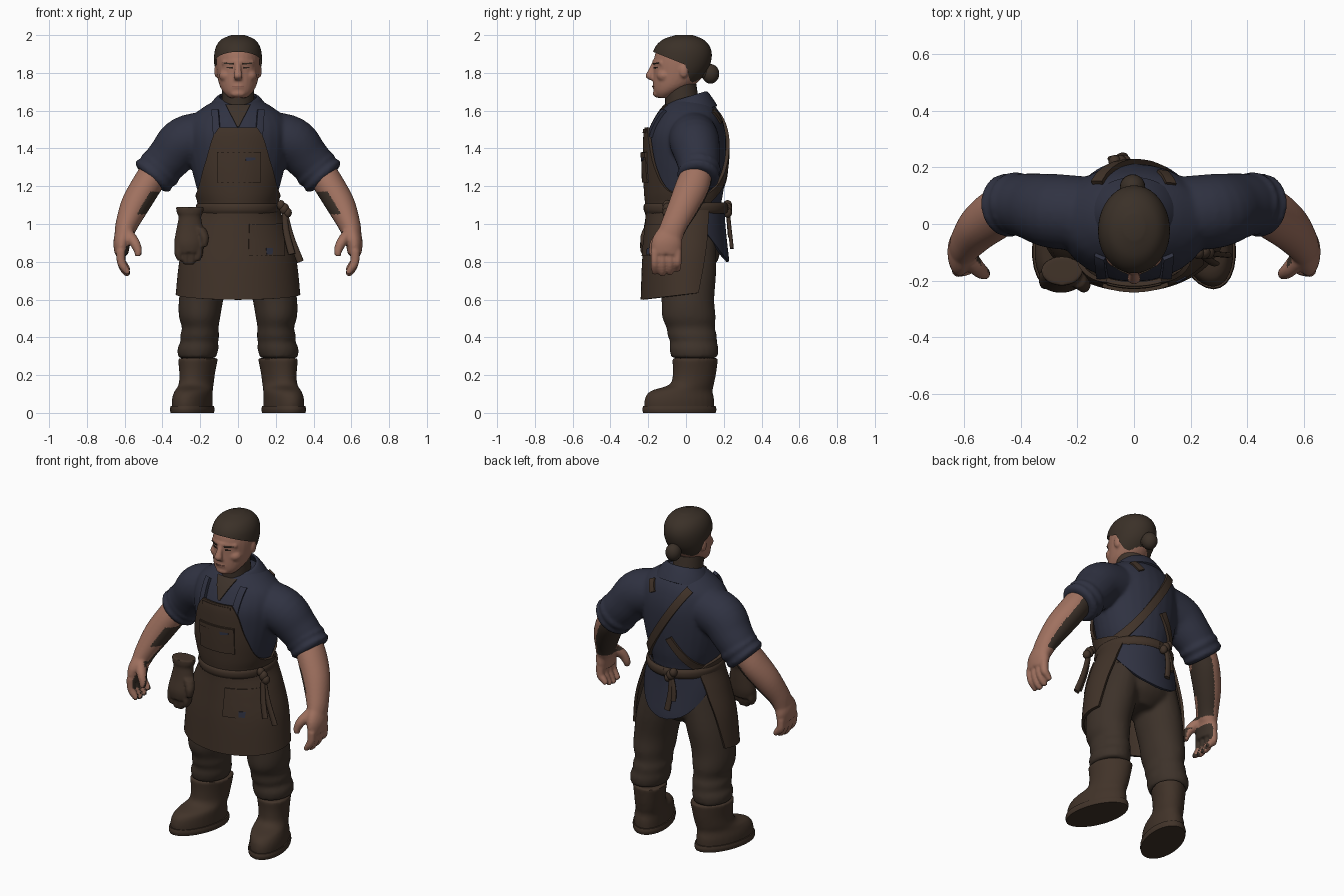
import bpy, bmesh, math
from mathutils import Vector, Matrix
from mathutils.bvhtree import BVHTree

cube = bpy.data.objects.get("Cube")
if cube:
    bpy.data.objects.remove(cube, do_unlink=True)


def paint(name, *rgb):
    mat = bpy.data.materials.new(name)
    mat.use_nodes = True
    mat.diffuse_color = (*rgb, 1)
    mat.node_tree.nodes["Principled BSDF"].inputs["Base Color"].default_value = (*rgb, 1)
    return mat


navy = paint("navy_cloth", .029, .032, .054)
leather = paint("brown_leather", .053, .033, .022)
trouser = paint("dark_brown_cloth", .047, .032, .023)
hair_brown = paint("hair_brown", .043, .03, .021)
skin = paint("skin", .35, .165, .115)
lip = paint("lip", .26, .11, .08)
ink = paint("eye_dark", .03, .018, .013)


def spline(rows, steps=5):
    """Smooth the key rows into a dense list."""
    pts = [Vector(r) for r in rows]
    ext = [pts[0]] + pts + [pts[-1]]
    out = []
    for a, b, c, d in zip(ext, ext[1:], ext[2:], ext[3:]):
        for k in range(steps):
            t = k / steps
            out.append(b + (c - a) * (t / 2) + (a * 2 - b * 5 + c * 4 - d) * (t * t / 2)
                       + (b * 3 - a - c * 3 + d) * (t ** 3 / 2))
    return out + [pts[-1]]


def loft(bm, rows, side=1, flat=True, shear=0, n=28):
    """Closed body through ellipses; each row is x, y, z, radius, depth radius."""
    pts = spline(rows)
    rings = []
    for i, p in enumerate(pts):
        u, v = Vector((1, 0, 0)), Vector((0, 1, 0))
        if not flat:
            ahead, behind = pts[min(i + 1, len(pts) - 1)], pts[max(i - 1, 0)]
            t = (Vector(ahead[:3]) - Vector(behind[:3])).normalized()
            u = v.cross(t).normalized()
            v = t.cross(u)
        ring = []
        for k in range(n):
            a = math.tau * k / n
            q = Vector(p[:3]) + u * (p[3] * math.cos(a)) + v * (p[4] * math.sin(a))
            ring.append(bm.verts.new((side * (q.x - shear * q.y), q.y, q.z)))
        rings.append(ring)
    for lo, hi in zip(rings, rings[1:]):
        for k in range(n):
            bm.faces.new((lo[k], lo[k - 1], hi[k - 1], hi[k]))
    bm.faces.new(rings[0])
    bm.faces.new(rings[-1])


def ball(bm, centre, size):
    shape = Matrix.Translation(centre) @ Matrix.Diagonal((*size, 1))
    bmesh.ops.create_uvsphere(bm, u_segments=20, v_segments=12, radius=1, matrix=shape)


def grid(bm, lines):
    lines = [[bm.verts.new(co) for co in line] for line in lines]
    for lo, hi in zip(lines, lines[1:]):
        for k in range(len(lo) - 1):
            bm.faces.new((lo[k], lo[k + 1], hi[k + 1], hi[k]))


def finish(name, bm, mat, voxel=0, thick=0, soften=4):
    """Make the object, fuse or thicken it, and colour it."""
    bmesh.ops.recalc_face_normals(bm, faces=bm.faces)
    mesh = bpy.data.meshes.new(name)
    bm.to_mesh(mesh)
    bm.free()
    obj = bpy.data.objects.new(name, mesh)
    bpy.context.collection.objects.link(obj)
    if voxel:
        fuse = obj.modifiers.new("fuse", 'REMESH')
        fuse.mode, fuse.voxel_size = 'VOXEL', voxel
        relax = obj.modifiers.new("relax", 'SMOOTH')
        relax.iterations = soften
    if thick:
        shell = obj.modifiers.new("shell", 'SOLIDIFY')
        shell.thickness, shell.offset = thick, 0
    bpy.context.view_layer.update()
    obj.data = bpy.data.meshes.new_from_object(obj.evaluated_get(bpy.context.evaluated_depsgraph_get()))
    obj.modifiers.clear()
    obj.data.materials.clear()
    obj.data.materials.append(mat)
    obj.data.shade_smooth()
    obj.data.set_sharp_from_angle(angle=math.radians(55))
    return obj


def sheet(name, rows, mat, facing=1, tilt=0, thick=.016, n=44):
    """Cloth wrapped round the body; rows are z, y centre, radii, half angle."""
    lines = []
    for z, yc, rx, ry, half in spline(rows):
        line = []
        for k in range(n + 1):
            a = math.radians(half) * (2 * k / n - 1)
            y = yc - facing * ry * math.cos(a)
            line.append((rx * math.sin(a), y, z + tilt * y))
        lines.append(line)
    bm = bmesh.new()
    grid(bm, lines)
    return finish(name, bm, mat, thick=thick)


def plate(name, target, start, end, w0, w1, mat, facing=1, thick=.009):
    """Strip from start to end (x, z) laid on the target's front or back."""
    mesh = target.data
    tree = BVHTree.FromPolygons([v.co for v in mesh.vertices], [p.vertices for p in mesh.polygons])
    start, end = Vector(start), Vector(end)
    across = (end - start).orthogonal().normalized()
    lines, y = [], -facing * .2
    for i in range(17):
        line = []
        for k in range(9):
            p = start.lerp(end, i / 16) + across * ((k / 8 - .5) * (w0 + (w1 - w0) * i / 16))
            hit = tree.ray_cast(Vector((p.x, -facing, p.y)), Vector((0, facing, 0)))[0]
            y = hit.y - facing * thick * .4 if hit else y
            line.append((p.x, y, p.y))
        lines.append(line)
    bm = bmesh.new()
    grid(bm, lines)
    return finish(name, bm, mat, thick=thick)


# Trousers: hips and two legs with folds above the boots
bm = bmesh.new()
loft(bm, [(0, .01, .74, .12, .1), (0, .015, .82, .22, .16), (0, 0, .95, .215, .175), (0, 0, 1.1, .18, .17)])
leg = [(.12, .01, .95, .11, .15), (.165, .01, .75, .125, .15), (.195, .01, .6, .118, .14),
       (.203, .015, .51, .11, .142), (.2, .025, .45, .097, .128), (.203, .033, .41, .104, .131),
       (.205, .04, .375, .1, .124), (.212, .042, .34, .109, .13), (.217, .045, .29, .1, .122)]
for side in (1, -1):
    loft(bm, leg, side)
finish("trousers", bm, trouser, voxel=.013)

# Boots with flat soles
shaft = [(.235, -.035, .01, .102, .185), (.235, -.035, .07, .102, .185), (.23, -.024, .115, .096, .165),
         (.228, .03, .15, .09, .118), (.225, .045, .21, .092, .115), (.222, .048, .29, .104, .122)]
sole = [(.235, -.035, 0, .109, .192), (.235, -.035, .018, .112, .196), (.235, -.035, .036, .109, .192)]
for side, word in ((1, "left"), (-1, "right")):
    bm = bmesh.new()
    loft(bm, shaft, side, shear=.2)
    finish(word + "_boot", bm, leather, voxel=.011)
    bm = bmesh.new()
    loft(bm, sole, side, shear=.2)
    finish(word + "_boot_sole", bm, leather)

# Shirt: torso, sleeves and rolled cuffs fused together
bm = bmesh.new()
loft(bm, [(0, 0, .98, .195, .175), (0, 0, 1.1, .19, .186), (0, .002, 1.2, .222, .2), (0, .004, 1.35, .258, .208),
          (0, .006, 1.47, .27, .205), (0, .015, 1.56, .25, .175), (0, .02, 1.62, .18, .138), (0, .02, 1.66, .11, .092)])
sleeve = [(.14, .035, 1.47, .13, .13), (.28, .045, 1.435, .135, .132), (.36, .062, 1.355, .12, .118),
          (.41, .068, 1.3, .112, .108), (.46, .064, 1.243, .1, .1)]
cuff = [(.405, .07, 1.305, .1, .1), (.415, .07, 1.292, .123, .115), (.433, .068, 1.272, .11, .106),
        (.448, .066, 1.255, .122, .113), (.464, .064, 1.237, .1, .1)]
for side in (1, -1):
    loft(bm, sleeve, side, flat=False)
    loft(bm, cuff, side, flat=False)
shirt = finish("shirt", bm, navy, voxel=.011, soften=3)
sheet("shirt_tail", [(1.1, 0, .205, .195, 75), (1.0, 0, .232, .2, 68), (.9, .005, .24, .205, 48),
                     (.83, .01, .24, .208, 28), (.8, .01, .24, .21, 6)], navy, facing=-1)

# Open collar and the dark neck under it
sheet("collar", [(1.665, .01, .098, .09, 152), (1.66, .01, .112, .102, 151), (1.62, .012, .144, .125, 152),
                 (1.575, .015, .168, .146, 149)], navy, facing=-1, tilt=.3, thick=.012)
bm = bmesh.new()
loft(bm, [(0, -.01, 1.55, .09, .1), (0, -.02, 1.64, .086, .09), (0, -.03, 1.74, .086, .085)])
finish("neck", bm, trouser)
plate("neck_opening", shirt, (0, 1.63), (0, 1.515), .13, .01, trouser)

# Forearms and hands, with dark stains on the inner faces
forearm = [(.43, .065, 1.29, .08, .08), (.487, .035, 1.2, .08, .09), (.545, -.01, 1.1, .076, .082),
           (.588, -.06, 1.0, .06, .07), (.605, -.085, .94, .05, .068)]
palm = [(.6, -.08, .96, .048, .064), (.615, -.1, .9, .045, .082), (.617, -.105, .84, .036, .077)]
thumb = [(.59, -.115, .95, .035, .035), (.55, -.16, .905, .028, .028), (.53, -.175, .86, .022, .022),
         (.53, -.18, .83, .015, .015)]
stains = {"left": (Vector((-.8, .3, -.4)), .05), "right": (Vector((.8, .1, -.4)), .35)}
for side, word in ((1, "left"), (-1, "right")):
    bm = bmesh.new()
    for part in (forearm, palm, thumb):
        loft(bm, part, side, flat=False)
    for i in range(4):
        y, drop = -.165 + i * .04, (.01, 0, .006, .024)[i]
        loft(bm, [(.62, y, .86, .025, .023), (.618, y, .8, .024, .022), (.6, y, .755 + drop, .021, .02),
                  (.578, y, .728 + drop, .014, .014)], side, flat=False, n=14)
    arm = finish(word + "_forearm_and_hand", bm, skin, voxel=.008, soften=3)
    arm.data.materials.append(trouser)
    inward, limit = stains[word]
    for face in arm.data.polygons:
        z, n = face.center.z, face.normal
        on_arm = z > .94 and n.dot(inward) > limit and (n.y > -.25 or 1.05 < z < 1.17)
        on_palm = word == "right" and z < .9 and n.dot(inward) > .6
        face.material_index = int(on_arm or on_palm)

# Apron, waist tie, straps and pockets
apron = sheet("apron", [(1.535, 0, .27, .212, 21), (1.475, 0, .275, .219, 29), (1.325, 0, .262, .22, 42),
                        (1.185, 0, .23, .214, 66), (1.095, 0, .208, .205, 120), (.97, 0, .255, .213, 122),
                        (.82, 0, .3, .225, 116), (.627, 0, .322, .232, 106)], leather, tilt=.12)
sheet("waist_tie", [(1.108, 0, .206, .206, 180), (1.095, 0, .215, .216, 180), (1.075, 0, .215, .216, 180),
                    (1.06, 0, .21, .208, 180)], leather)
plate("bib_hem", apron, (-.095, 1.492), (.095, 1.492), .02, .02, leather, thick=.006)
plate("bib_pocket", apron, (.005, 1.38), (.005, 1.22), .23, .23, leather)
plate("bib_pocket_hem", apron, (-.11, 1.365), (.12, 1.365), .025, .025, leather, thick=.015)
plate("skirt_pocket", apron, (.15, 1.0), (.15, .83), .18, .19, leather)
plate("skirt_patch", apron, (.165, .872), (.165, .838), .035, .03, navy, thick=.014)
plate("bib_patch", apron, (.04, 1.342), (.09, 1.35), .02, .02, navy, thick=.014)
for side in (1, -1):
    plate("front_strap", shirt, (side * .11, 1.46), (side * .12, 1.6), .035, .035, navy, thick=.022)
plate("long_back_strap", shirt, (-.13, 1.6), (.175, 1.12), .045, .045, leather, facing=-1, thick=.02)
plate("upper_back_strap", shirt, (.13, 1.6), (.1, 1.54), .04, .04, leather, facing=-1, thick=.012)
plate("lower_back_strap", shirt, (-.03, 1.3), (-.17, 1.1), .04, .04, leather, facing=-1, thick=.018)


def bow(name, x, y, ends):
    """Knot with two loops and hanging tie ends."""
    bm = bmesh.new()
    for dx, dz, size in ((0, 0, .026), (-.018, .02, .022), (.018, -.02, .022)):
        ball(bm, (x + dx, y, 1.08 + dz), (size, .024, size * 1.2))
    for ex, ey, ez in ends:
        loft(bm, [(x, y, 1.08, .014, .01), ((x + ex) / 2 - .01, (y + ey) / 2, (1.08 + ez) / 2, .017, .01),
                  (ex, ey, ez, .019, .01)], flat=False, n=12)
    finish(name, bm, leather)


bow("back_bow", -.05, .22, [(-.04, .243, .87), (-.075, .232, .93)])
bow("side_bow", .245, -.1, [(.33, -.11, .8), (.285, -.14, .84)])

# Work glove hanging from the tie
bm = bmesh.new()
loft(bm, [(-.255, -.165, 1.09, .074, .052), (-.255, -.168, 1.06, .07, .05), (-.255, -.17, 1.035, .06, .045),
          (-.255, -.178, .97, .072, .048), (-.258, -.19, .9, .08, .053), (-.258, -.195, .85, .07, .045)])
for i in range(4):
    x = -.315 + i * .036
    loft(bm, [(x, -.195, .9, .021, .032), (x, -.2, .84, .021, .032),
              (x + .01 - i * .006, -.205, .785 + .02 * (i in (0, 3)), .014, .018)], n=14)
loft(bm, [(-.2, -.195, .98, .03, .03), (-.178, -.215, .93, .025, .028), (-.178, -.22, .88, .016, .018)], n=14)
finish("hanging_glove", bm, leather, voxel=.008, soften=2)

# Head
skull = [(0, -.12, 1.668, .045, .035), (0, -.1, 1.695, .075, .07), (0, -.065, 1.735, .098, .11),
         (0, -.035, 1.8, .112, .138), (0, -.022, 1.87, .116, .148), (0, -.018, 1.925, .106, .135),
         (0, -.015, 1.965, .077, .096), (0, -.01, 1.988, .025, .035)]
bm = bmesh.new()
loft(bm, skull)
loft(bm, [(0, -.165, 1.855, .014, .014), (0, -.184, 1.815, .018, .016), (0, -.194, 1.782, .024, .02),
          (0, -.18, 1.762, .016, .014)], n=16)
loft(bm, [(-.08, -.125, 1.853, .014, .014), (0, -.165, 1.858, .015, .014), (.08, -.125, 1.853, .014, .014)], flat=False)
ball(bm, (0, -.162, 1.728), (.036, .016, .014))
ball(bm, (0, -.15, 1.69), (.042, .026, .02))
for side in (1, -1):
    ball(bm, (side * .06, -.115, 1.785), (.04, .04, .035))
    ball(bm, (side * .112, -.012, 1.81), (.014, .024, .036))
head = finish("head", bm, skin, voxel=.007, soften=2)
plate("mouth", head, (-.03, 1.728), (.03, 1.728), .007, .007, lip, thick=.005)
for side in (1, -1):
    plate("eye", head, (side * .03, 1.828), (side * .06, 1.828), .008, .006, ink, thick=.005)
    plate("eyebrow", head, (side * .025, 1.848), (side * .075, 1.852), .008, .005, hair_brown, thick=.006)


def hair_piece(name, *cuts):
    """Shell over the skull, keeping what lies ahead of every cut plane."""
    bm = bmesh.new()
    loft(bm, [(x, y, z + .012, rx + .011, ry + .01) for x, y, z, rx, ry in skull], n=40)
    for point, ahead in cuts:
        bmesh.ops.bisect_plane(bm, geom=bm.verts[:] + bm.edges[:] + bm.faces[:], plane_co=point,
                               plane_no=ahead, clear_inner=True)
    finish(name, bm, hair_brown)


# Hair: swept top, back and sides behind the ears, and a bun
hair_piece("hair_top", ((0, -.17, 1.91), (0, .4, 1)))
hair_piece("hair_back", ((0, 0, 1.83), (0, 1, .3)), ((0, 0, 1.775), (0, .75, 1)))
bm = bmesh.new()
ball(bm, (-.005, .13, 1.795), (.045, .046, .052))
ball(bm, (0, .1, 1.805), (.034, .032, .037))
finish("hair_bun", bm, hair_brown)
